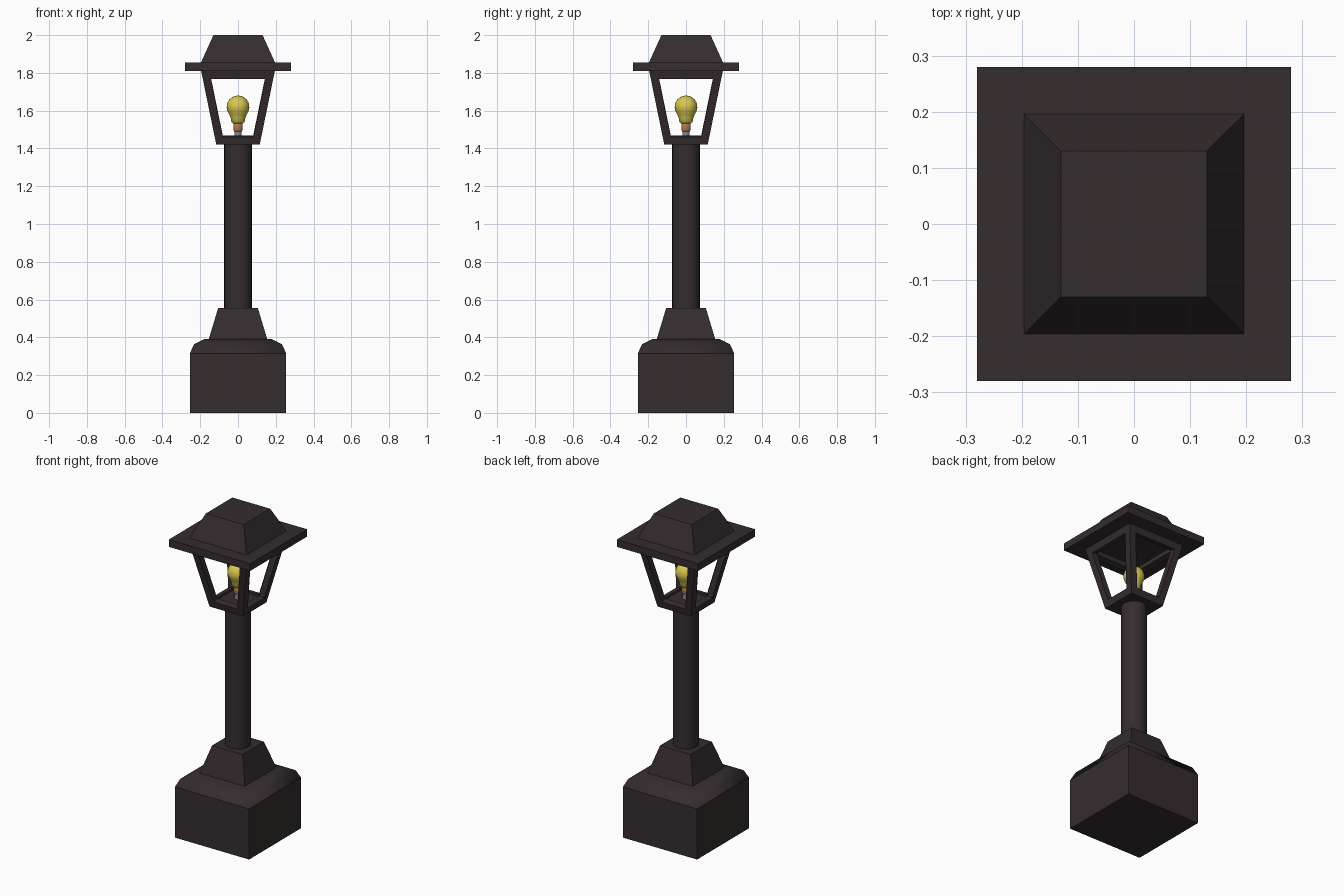
import bpy, bmesh, math

if "Cube" in bpy.data.objects:
    bpy.data.objects.remove(bpy.data.objects["Cube"])


def material(name, rgb):
    m = bpy.data.materials.new(name)
    m.diffuse_color = (*rgb, 1)
    m.use_nodes = True
    m.node_tree.nodes["Principled BSDF"].inputs["Base Color"].default_value = m.diffuse_color
    return m


IRON = material("dark_iron", (0.035, 0.026, 0.028))
GLASS = material("yellow_glass", (0.68, 0.57, 0.08))
COPPER = material("copper", (0.5, 0.2, 0.08))
STEEL = material("steel", (0.25, 0.25, 0.27))


def stack(name, rings, mat, sides=4, smooth=None):
    """Loft (half width, z) rings; four sides gives a square section."""
    bm = bmesh.new()
    loops = []
    k = math.sqrt(2) if sides == 4 else 1
    for r, z in rings:
        loops.append([bm.verts.new((k * r * math.cos(a), k * r * math.sin(a), z))
                      for a in [math.pi / 4 + 2 * math.pi * i / sides for i in range(sides)]])
    for lo, hi in zip(loops, loops[1:]):
        for i in range(sides):
            j = (i + 1) % sides
            bm.faces.new((lo[i], lo[j], hi[j], hi[i]))
    bm.faces.new(loops[0][::-1])
    bm.faces.new(loops[-1])
    me = bpy.data.meshes.new(name)
    bm.to_mesh(me)
    bm.free()
    me.materials.append(mat)
    ob = bpy.data.objects.new(name, me)
    bpy.context.collection.objects.link(ob)
    if smooth:
        bpy.ops.object.select_all(action='DESELECT')
        ob.select_set(True)
        bpy.context.view_layer.objects.active = ob
        bpy.ops.object.shade_smooth_by_angle(angle=math.radians(smooth))
    return ob


# Pedestal
stack("base_block", [(0.255, 0), (0.255, 0.315)], IRON)
stack("base_cap", [(0.255, 0.315), (0.233, 0.363), (0.18, 0.39)], IRON, smooth=88)
stack("plinth", [(0.155, 0.39), (0.105, 0.555)], IRON)

# Post
stack("post", [(0.073, 0.555), (0.073, 1.42)], IRON, 32, 40)

# Lantern frame: tapered box with inset side openings, thickened inward
frame = stack("lantern_frame", [(0.115, 1.42), (0.195, 1.81)], IRON)
bm = bmesh.new()
bm.from_mesh(frame.data)
bm.normal_update()
walls = [f for f in bm.faces if abs(f.normal.z) < 0.5]
lid = [f for f in bm.faces if f.normal.z > 0.5]
bmesh.ops.inset_individual(bm, faces=walls, thickness=0.042, use_even_offset=True)
bmesh.ops.delete(bm, geom=walls + lid, context='FACES')
bm.to_mesh(frame.data)
bm.free()
solid = frame.modifiers.new("thickness", 'SOLIDIFY')
solid.thickness = 0.036
solid.offset = -1
solid.use_even_offset = True

# Roof
stack("roof_brim", [(0.28, 1.81), (0.28, 1.855)], IRON)
stack("roof_cap", [(0.196, 1.855), (0.13, 2.0)], IRON)

# Bulb and its socket
stack("bulb_pin", [(0.02, 1.45), (0.02, 1.5)], STEEL, 20, 40)
stack("bulb_socket", [(0.018, 1.487), (0.025, 1.497), (0.025, 1.525), (0.02, 1.54)], COPPER, 20, 60)
bulb = [(0.025, 1.532), (0.035, 1.54), (0.038, 1.56), (0.046, 1.58)]
bulb += [(0.06 * math.cos(t), 1.62 + 0.06 * math.sin(t))
         for t in [math.radians(d) for d in range(-20, 90, 15)]]
stack("bulb", bulb + [(0.003, 1.68)], GLASS, 24, 60)
